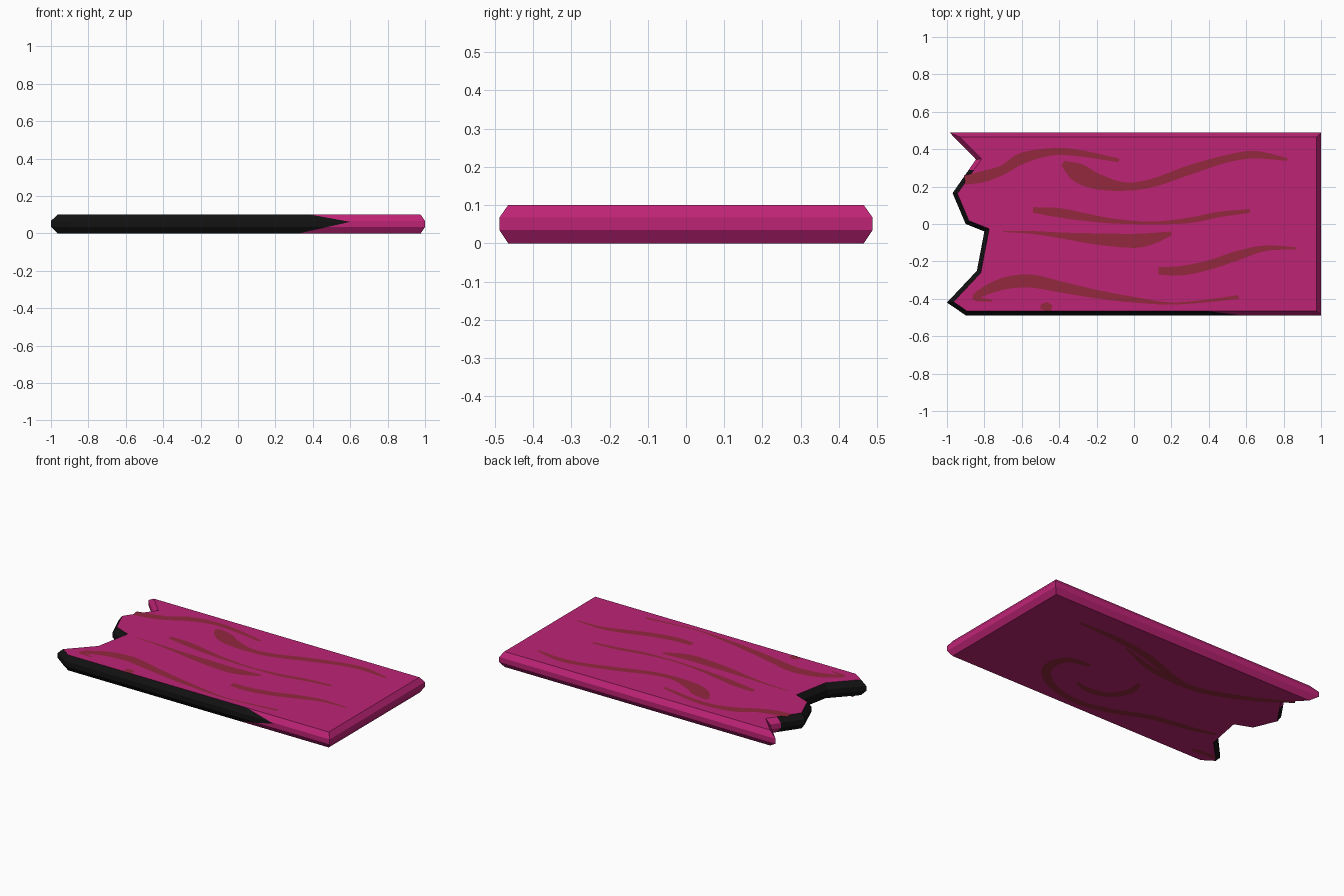
import bpy, bmesh
from mathutils import Vector

if "Cube" in bpy.data.objects:
    bpy.data.objects.remove(bpy.data.objects["Cube"])


def material(name, r, g, b):
    m = bpy.data.materials.new(name)
    lin = [((c / 255 + 0.055) / 1.055) ** 2.4 if c > 10 else c / 3294 for c in (r, g, b)]
    m.diffuse_color = (*lin, 1)
    m.use_nodes = True
    m.node_tree.nodes["Principled BSDF"].inputs["Base Color"].default_value = m.diffuse_color
    return m


pink = material("magenta wood", 190, 36, 118)
black = material("charred edge", 18, 18, 18)
brown = material("brown grain", 146, 40, 62)

H, INSET, LIFT = 0.1, 0.023, 0.001

# Plank outline, counter-clockwise, with the broken left end
outline = [Vector(p) for p in (
    (1, -0.488), (1, 0.488), (-0.985, 0.488), (-0.845, 0.345), (-0.97, 0.165),
    (-0.90, 0.0), (-0.80, -0.04), (-0.84, -0.25), (-1, -0.42), (-0.90, -0.488))]
N = len(outline)


def inset(pts, d):
    """Move every edge inwards by d with mitred corners."""
    out = []
    for i, p in enumerate(pts):
        a = (p - pts[i - 1]).normalized()
        b = (pts[(i + 1) % len(pts)] - p).normalized()
        na, nb = Vector((-a.y, a.x)), Vector((-b.y, b.x))
        out.append(p + (na + nb) * (d / (1 + na.dot(nb))))
    return out


def finish(bm, name, mats):
    me = bpy.data.meshes.new(name)
    bm.to_mesh(me)
    bm.free()
    for m in mats:
        me.materials.append(m)
    ob = bpy.data.objects.new(name, me)
    bpy.context.collection.objects.link(ob)


# Plank body: four stacked rings give the bevelled rim
bm = bmesh.new()
small = inset(outline, INSET)
rings = [[bm.verts.new((p.x, p.y, z)) for p in ring] for ring, z in
         ((small, 0), (outline, 0.035), (outline, 0.067), (small, H))]
bm.faces.new(rings[0][::-1])
bm.faces.new(rings[3])
tag = bm.faces.layers.int.new("edge")
for lo, hi in zip(rings, rings[1:]):
    for i in range(N):
        j = (i + 1) % N
        f = bm.faces.new((lo[i], lo[j], hi[j], hi[i]))
        f[tag] = i + 1

# Char boundary: cut the front rim to a pointed end, and the notch edge across
FRONT, NOTCH = N, 4
cuts = [(FRONT, Vector((0.60, 0, 0.062)), Vector((0.038, 0, 0.21))),
        (FRONT, Vector((0.60, 0, 0.062)), Vector((0.045, 0, -0.20))),
        (NOTCH, Vector((0, 0.29, 0)), Vector((0, 1, 0)))]
for edge, co, no in cuts:
    faces = [f for f in bm.faces if f[tag] == edge]
    geom = faces + list({e for f in faces for e in f.edges}) + list({v for f in faces for v in f.verts})
    bmesh.ops.bisect_plane(bm, geom=geom, plane_co=co, plane_no=no)
for f in bm.faces:
    c = f.calc_center_median()
    if f[tag] >= NOTCH and all((c - co).dot(no) < 0 for e, co, no in cuts if e == f[tag]):
        f.material_index = 1
finish(bm, "plank", [pink, black])


def spline(a, b, c, d, t):
    return 0.5 * (2 * b + (c - a) * t + (2 * a - 5 * b + 4 * c - d) * t * t
                  + (3 * b - a - 3 * c + d) * t ** 3)


def grain(name, pts, top=True):
    """Flat painted streak through (x, y, width) points."""
    p = [Vector(q) for q in pts]
    p = [2 * p[0] - p[1]] + p + [2 * p[-1] - p[-2]]
    path = [spline(*p[i:i + 4], k / 5) for i in range(len(p) - 3) for k in range(5)] + [p[-2]]
    bm = bmesh.new()
    z = H + LIFT if top else -LIFT
    rows = []
    for i, q in enumerate(path):
        t = (path[min(i + 1, len(path) - 1)] - path[max(i - 1, 0)]).to_2d().normalized()
        n = Vector((-t.y, t.x)) * max(q.z, 0.006) / 2
        rows.append([bm.verts.new((q.x + s * n.x, q.y + s * n.y, z)) for s in (-1, 1)])
    for (a, b), (c, d) in zip(rows, rows[1:]):
        bm.faces.new((a, c, d, b) if top else (b, d, c, a))
    finish(bm, name, [brown])


# Top streaks
grain("top_grain_back_left", [(-.905, .235, .05), (-.80, .255, .06), (-.70, .29, .05), (-.60, .35, .06),
                              (-.45, .385, .04), (-.30, .38, .035), (-.08, .34, .02)])
grain("top_grain_back_right", [(-.38, .325, .03), (-.30, .275, .10), (-.20, .228, .085), (-.05, .20, .045),
                               (.10, .22, .045), (.30, .29, .05), (.50, .35, .04), (.65, .37, .04),
                               (.82, .345, .015)])
grain("top_grain_middle", [(-.54, .075, .03), (-.40, .06, .05), (-.25, .035, .04), (-.10, .015, .025),
                           (.10, .005, .015), (.30, .02, .03), (.45, .05, .03), (.62, .07, .02)])
grain("top_grain_centre", [(-.70, -.04, .006), (-.55, -.045, .015), (-.40, -.06, .03), (-.20, -.08, .06),
                           (0, -.09, .075), (.10, -.077, .06), (.20, -.05, .02)])
grain("top_grain_right", [(.13, -.25, .04), (.25, -.25, .05), (.40, -.22, .05), (.55, -.17, .05),
                          (.70, -.13, .03), (.87, -.13, .01)])
grain("top_grain_front", [(-.76, -.41, .01), (-.85, -.395, .03), (-.78, -.35, .05), (-.68, -.315, .065),
                          (-.55, -.305, .07), (-.40, -.335, .06), (-.20, -.375, .045), (0, -.405, .03),
                          (.20, -.425, .012), (.40, -.41, .015), (.56, -.39, .02)])
grain("top_grain_spot", [(-.50, -.445, .02), (-.47, -.442, .045), (-.44, -.45, .03)])

# Underside streaks
grain("under_grain_back", [(.66, .30, .02), (.43, .30, .04), (.13, .26, .05), (-.27, .14, .05),
                           (-.61, .24, .05), (-.88, .40, .02)], False)
grain("under_grain_short", [(.27, .25, .01), (.01, .16, .045), (-.25, .12, .02)], False)
grain("under_grain_swirl", [(.30, -.035, .03), (.45, -.08, .06), (.47, -.22, .06), (.33, -.35, .05),
                            (.10, -.405, .045), (-.13, -.36, .05), (-.35, -.27, .05), (-.62, -.22, .04),
                            (-.77, -.18, .02)], False)
grain("under_grain_arc", [(.23, -.24, .02), (.11, -.26, .05), (-.01, -.22, .05), (-.07, -.11, .05),
                          (-.05, -.015, .02)], False)
grain("under_grain_front", [(-.77, -.40, .02), (-.85, -.39, .03), (-.94, -.385, .03)], False)
